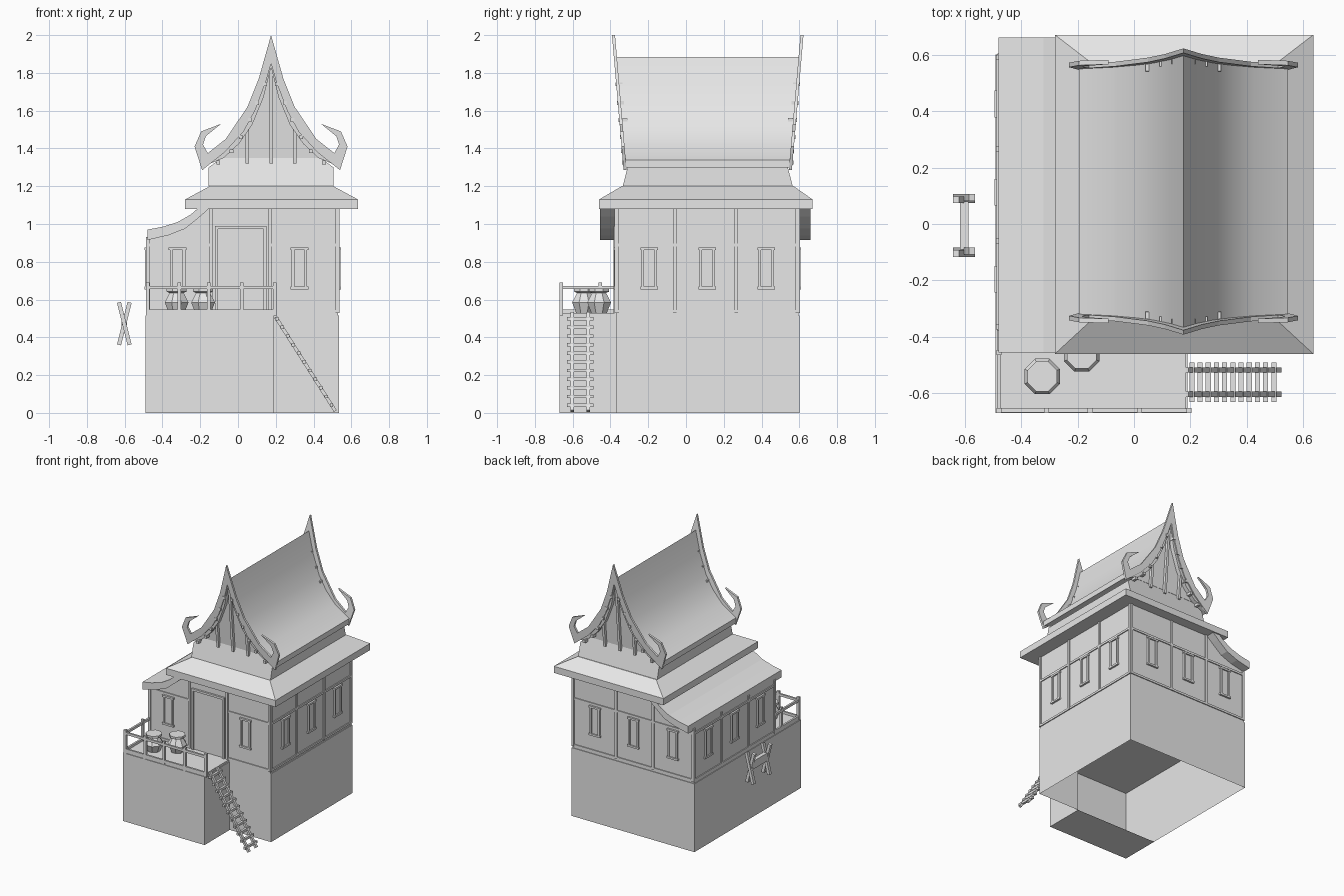
import bpy, bmesh
from math import atan2, pi
from mathutils import Matrix, Vector

if "Cube" in bpy.data.objects:
    bpy.data.objects.remove(bpy.data.objects["Cube"])

grey = bpy.data.materials.new("plain_grey")
grey.use_nodes = True
grey.diffuse_color = (0.8, 0.8, 0.8, 1)
grey.node_tree.nodes["Principled BSDF"].inputs["Base Color"].default_value = (0.8, 0.8, 0.8, 1)


def make(name, bm):
    bmesh.ops.recalc_face_normals(bm, faces=bm.faces)
    mesh = bpy.data.meshes.new(name)
    bm.to_mesh(mesh)
    bm.free()
    mesh.materials.append(grey)
    obj = bpy.data.objects.new(name, mesh)
    bpy.context.collection.objects.link(obj)
    return obj


def add_box(bm, lo, hi):
    lo, hi = Vector(lo), Vector(hi)
    m = Matrix.Translation((lo + hi) / 2) @ Matrix.Diagonal((*(hi - lo), 1))
    bmesh.ops.create_cube(bm, size=1, matrix=m)


def add_bar(bm, a, b, width, depth):
    """Straight bar from a to b, both in one plane of constant y."""
    a, b = Vector(a), Vector(b)
    d = b - a
    m = (Matrix.Translation((a + b) / 2) @ Matrix.Rotation(atan2(d.x, d.z), 4, "Y")
         @ Matrix.Diagonal((width, depth, d.length, 1)))
    bmesh.ops.create_cube(bm, size=1, matrix=m)


def add_prism(bm, points, front, back):
    """Extrude an x-z outline along y; the ends may lean with height."""
    f = [bm.verts.new((x, front(z), z)) for x, z in points]
    b = [bm.verts.new((x, back(z), z)) for x, z in points]
    bm.faces.new(f)
    bm.faces.new(b[::-1])
    for i in range(len(points)):
        j = (i + 1) % len(points)
        bm.faces.new((f[i], f[j], b[j], b[i]))


AXIS, MID = 0.175, 0.115        # ridge line in x, roof middle in y


def both_sides(half):
    full = half + [(-x, z) for x, z in reversed(half) if x != 0]
    return [(AXIS + x, z) for x, z in full]


def lean(z):
    return -0.322 - 0.086 * (z - 1.28)


def flip(y):
    return 2 * MID - y


# Hollow stone base, open under the house and closed under the deck
bm = bmesh.new()
plan = [(-.49, -.67), (.19, -.67), (.19, -.37), (.535, -.37), (.535, .6), (-.49, .6), (-.49, -.37)]
low = [bm.verts.new((x, y, 0)) for x, y in plan]
top = [bm.verts.new((x, y, .515)) for x, y in plan]
for i in range(7):
    j = (i + 1) % 7
    bm.faces.new((low[i], low[j], top[j], top[i]))
bm.faces.new(top)
bm.faces.new((low[0], low[1], low[2], low[6]))
make("base", bm)

# Floor boards
bm = bmesh.new()
add_box(bm, (-.485, -.37, .515), (.53, .595, .53))
add_box(bm, (-.485, -.665, .515), (.185, -.37, .53))
make("floor", bm)

# House walls with the low side under the lean-to
X0, X1, Y0, Y1 = -.48, .53, -.37, .595
bm = bmesh.new()
outline = [(X0, .53), (X1, .53), (X1, 1.09), (-.16, 1.09), (-.2, 1.05), (-.28, .985), (-.37, .95), (X0, .925)]
add_prism(bm, outline, lambda z: Y0, lambda z: Y1)
make("walls", bm)


def wall_box(bm, side, u, z, w, h, d=.008):
    """Box of size w by h standing d proud of a wall, centred at u along it."""
    a, b, c, e = u - w / 2, u + w / 2, z - h / 2, z + h / 2
    if side == "front":
        add_box(bm, (a, Y0 - d, c), (b, Y0 + .01, e))
    elif side == "back":
        add_box(bm, (a, Y1 - .01, c), (b, Y1 + d, e))
    elif side == "left":
        add_box(bm, (X1 - .01, a, c), (X1 + d, b, e))
    else:
        add_box(bm, (X0 - d, a, c), (X0 + .01, b, e))


def window(bm, side, u):
    for s in (-1, 1):
        wall_box(bm, side, u, .765 + s * .104, .094, .014, .014)
        wall_box(bm, side, u + s * .034, .765, .014, .2, .012)
    wall_box(bm, side, u, .765, .056, .2, .004)


# Timber frame: (side, posts with top height, beam spans)
frame = [
    ("front", [(-.475, .93), (-.145, 1.08), (.17, 1.08), (.525, 1.08)], [(-.48, -.145), (.17, .53)]),
    ("back", [(-.475, .93), (-.145, 1.08), (.165, 1.08), (.525, 1.08)], [(-.48, .53)]),
    ("left", [(y, 1.08) for y in (-.365, -.06, .265, .59)], [(-.37, .595)]),
    ("right", [(y, .93) for y in (-.365, -.06, .265, .59)], [(-.37, .595)]),
]
bm = bmesh.new()
for side, posts, spans in frame:
    for u, t in posts:
        wall_box(bm, side, u, (.53 + t) / 2, .018, t - .53)
    for a, b in spans:
        for z in (.538, .89):
            wall_box(bm, side, (a + b) / 2, z, b - a, .016, .007)
make("timber_frame", bm)

bm = bmesh.new()
for side, places in (("front", (-.32, .325)), ("back", (-.31, .018, .34)),
                     ("left", (-.195, .112, .425)), ("right", (-.195, .112, .425))):
    for u in places:
        window(bm, side, u)
make("windows", bm)

# Door
bm = bmesh.new()
for x in (-.113, .143):
    wall_box(bm, "front", x, .76, .016, .46, .014)
wall_box(bm, "front", .015, .982, .272, .016, .014)
wall_box(bm, "front", .015, .755, .24, .44, .005)
make("door", bm)

# Curved lean-to roof
bm = bmesh.new()
lean_to = [(-.48, .97), (-.4, .985), (-.32, 1.01), (-.25, 1.05), (-.21, 1.085), (-.15, 1.085),
           (-.2, 1.04), (-.28, .975), (-.37, .94), (-.48, .915)]
add_prism(bm, lean_to, lambda z: -.455, lambda z: .66)
make("lean_to_roof", bm)

# Hipped skirt roof
bm = bmesh.new()
rings = []
for x0, x1, y0, y1, z in ((-.28, .635, -.46, .67, 1.08), (-.28, .635, -.46, .67, 1.13), (-.15, .505, -.34, .57, 1.2)):
    rings.append([bm.verts.new((x, y, z)) for x, y in ((x0, y0), (x1, y0), (x1, y1), (x0, y1))])
for a, b in zip(rings, rings[1:]):
    for i in range(4):
        bm.faces.new((a[i], a[(i + 1) % 4], b[(i + 1) % 4], b[i]))
bm.faces.new(rings[0])
bm.faces.new(rings[-1])
make("skirt_roof", bm)

# Attic base and leaning gable walls
bm = bmesh.new()
plinth_front = lambda z: -.335 + .26 * (z - 1.2)
add_prism(bm, both_sides([(.33, 1.2), (.33, 1.3), (.26, 1.35)][::-1]),
          plinth_front, lambda z: flip(plinth_front(z)))
make("attic_base", bm)
under = [(0, 1.83), (.04, 1.67), (.1, 1.525), (.17, 1.425), (.25, 1.35)]
bm = bmesh.new()
gable_front = lambda z: lean(z) + .03
add_prism(bm, both_sides(under), gable_front, lambda z: flip(gable_front(z)))
make("gables", bm)

# Steep curved main roof
bm = bmesh.new()
over = [(0, 1.885), (.045, 1.73), (.105, 1.585), (.17, 1.49), (.25, 1.41), (.37, 1.34)]
add_prism(bm, both_sides(over + [(.37, 1.3)] + under[::-1]), lean, lambda z: flip(lean(z)))
roof = make("main_roof", bm)
bpy.context.view_layer.objects.active = roof
roof.select_set(True)
bpy.ops.object.shade_smooth_by_angle()
roof.select_set(False)

# Hooked barge boards, gable ribs and studs at both ends
board = [(0, 2), (.065, 1.77), (.125, 1.62), (.24, 1.45), (.335, 1.375), (.36, 1.42), (.345, 1.465),
         (.265, 1.53), (.37, 1.49), (.405, 1.41), (.365, 1.285), (.245, 1.38), (.145, 1.49),
         (.085, 1.6), (.025, 1.76), (0, 1.85)]
studs = [(.032, 1.74), (.075, 1.64), (.113, 1.55), (.16, 1.46), (.21, 1.385), (.28, 1.325)]
for end, turn in (("front", lambda y: y), ("back", flip)):
    bm = bmesh.new()
    add_prism(bm, both_sides(board), lambda z: turn(lean(z) - .008), lambda z: turn(lean(z) + .008))
    make(end + "_barge_board", bm)
    bm = bmesh.new()
    for x, t in ((-.125, 1.56), (0, 1.84), (.125, 1.56)):
        c = AXIS + x
        add_prism(bm, [(c - .009, 1.32), (c + .009, 1.32), (c + .009, t), (c - .009, t)],
                  lambda z: turn(lean(z) + .01), lambda z: turn(lean(z) + .035))
    for x, z in studs:
        for s in (-1, 1):
            ya, yb = sorted((turn(lean(z) - .012), turn(lean(z) + .025)))
            c = AXIS + s * x
            add_box(bm, (c - .01, ya, z - .01), (c + .01, yb, z + .01))
    make(end + "_gable_trim", bm)

# Deck railing
bm = bmesh.new()
for x, y in [(x, -.66) for x in (-.478, -.31, -.155, .02, .195)] + [(-.478, -.455)]:
    add_box(bm, (x - .009, y - .009, .515), (x + .009, y + .009, .69))
for z in (.53, .655):
    add_box(bm, (-.478, -.667, z), (.195, -.653, z + .018))
    add_box(bm, (-.485, -.66, z), (-.471, -.375, z + .018))
make("railing", bm)

# Eight-sided water jars
profile = [(.045, .53), (.068, .585), (.04, .635), (.057, .642), (.057, .658)]
for name, x, y in (("outer_jar", -.325, -.54), ("inner_jar", -.185, -.46)):
    bm = bmesh.new()
    for (r0, z0), (r1, z1) in zip(profile, profile[1:]):
        m = Matrix.Translation((x, y, (z0 + z1) / 2)) @ Matrix.Rotation(pi / 8, 4, "Z")
        bmesh.ops.create_cone(bm, cap_ends=z1 == profile[-1][1], segments=8, radius1=r0, radius2=r1,
                              depth=z1 - z0, matrix=m)
    bmesh.ops.remove_doubles(bm, verts=bm.verts, dist=.0005)
    make(name, bm)

# Ladder
bm = bmesh.new()
head, foot = Vector((.185, 0, .53)), Vector((.515, 0, .01))
for y in (-.603, -.517):
    add_bar(bm, head + Vector((0, y, 0)), foot + Vector((0, y, 0)), .018, .018)
for i in range(11):
    p = head.lerp(foot, .06 + i * .088)
    add_box(bm, (p.x - .009, -.63, p.z - .009), (p.x + .009, -.49, p.z + .009))
make("ladder", bm)

# Crossed-leg stand beside the house
bm = bmesh.new()
for y in (-.1, .09):
    for s in (-1, 1):
        add_bar(bm, (-.602 - s * .028, y, .36), (-.602 + s * .028, y + s * .008, .585), .022, .024)
add_box(bm, (-.617, -.09, .46), (-.587, .08, .52))
make("trestle_stand", bm)
